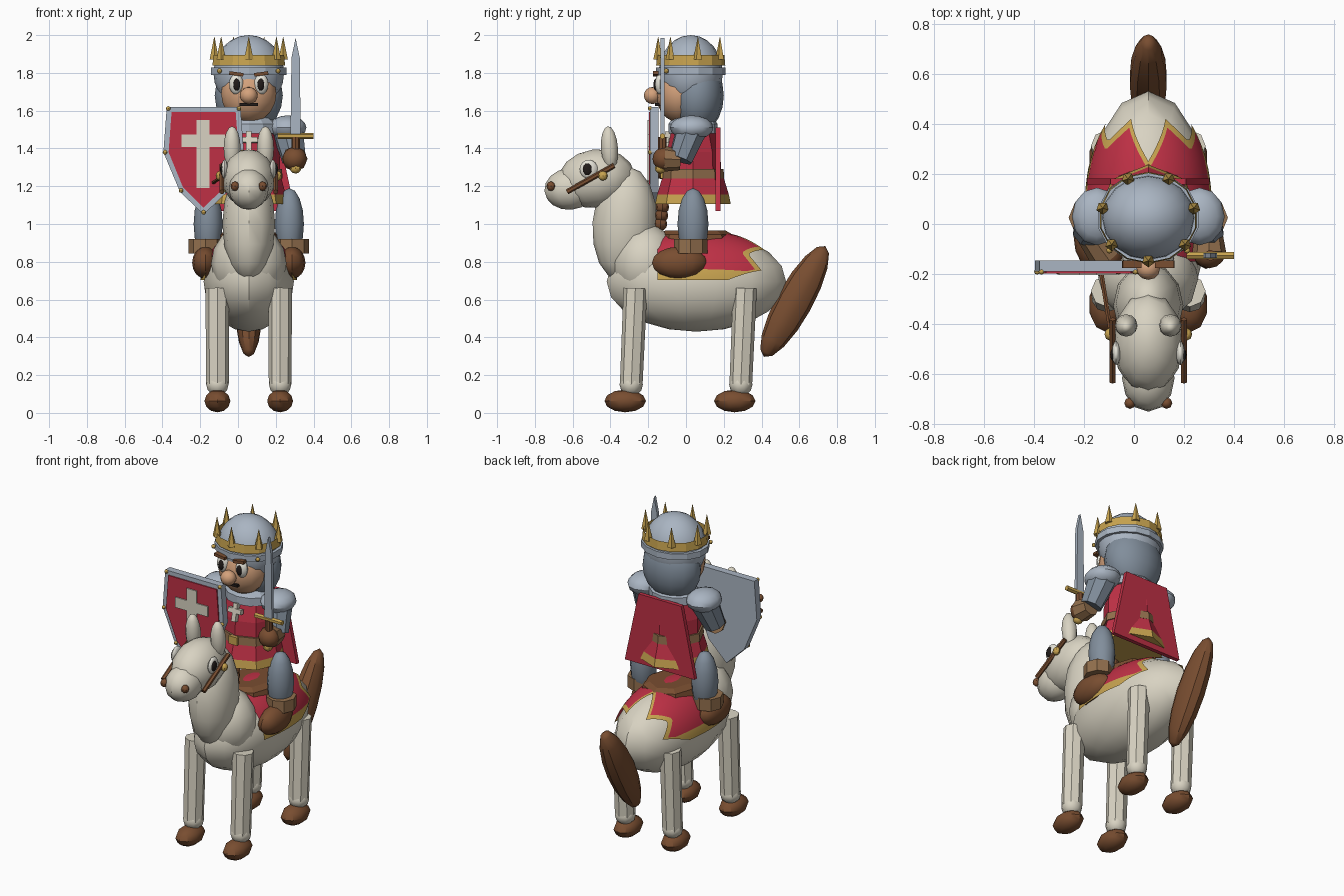
import bpy, bmesh, math
from mathutils import Vector, Matrix, Euler

if "Cube" in bpy.data.objects:
    bpy.data.objects.remove(bpy.data.objects["Cube"])

CX = 0.057          # centre line of horse and rider
SIDES = ((-1, "left"), (1, "right"))


def mat(name, r, g, b):
    m = bpy.data.materials.new(name)
    m.diffuse_color = (r, g, b, 1)
    m.use_nodes = True
    m.node_tree.nodes["Principled BSDF"].inputs["Base Color"].default_value = m.diffuse_color
    return m


CREAM = mat("cream", .69, .65, .54)
BROWN = mat("brown", .19, .075, .03)
LEATHER = mat("leather", .29, .16, .075)
STEEL = mat("steel", .40, .46, .54)
MAIL = mat("mail", .22, .27, .33)
RED = mat("red", .52, .03, .06)
GOLD = mat("gold", .58, .37, .08)
SKIN = mat("skin", .66, .36, .20)
WHITE = mat("eye white", .80, .78, .70)
BLACK = mat("dark", .015, .011, .01)


def finish(name, bm, mats, smooth=True):
    bmesh.ops.recalc_face_normals(bm, faces=bm.faces)
    me = bpy.data.meshes.new(name)
    bm.to_mesh(me)
    bm.free()
    for m in (mats if isinstance(mats, tuple) else (mats,)):
        me.materials.append(m)
    if smooth:
        me.shade_smooth()
        me.set_sharp_from_angle(angle=math.radians(35))
    ob = bpy.data.objects.new(name, me)
    bpy.context.collection.objects.link(ob)
    return ob


def ball(name, m, c, r, tilt=0, seg=12, rings=8):
    """Ellipsoid, tilted about x (degrees)."""
    bm = bmesh.new()
    bmesh.ops.create_uvsphere(bm, u_segments=seg, v_segments=rings, radius=1)
    bm.transform(Matrix.LocRotScale(Vector(c), Euler((math.radians(tilt), 0, 0)), Vector(r)))
    return finish(name, bm, m)


def box(name, m, c, size, tilt=(0, 0, 0)):
    bm = bmesh.new()
    bmesh.ops.create_cube(bm, size=1)
    rot = Euler([math.radians(a) for a in tilt])
    bm.transform(Matrix.LocRotScale(Vector(c), rot, Vector(size)))
    return finish(name, bm, m, False)


def rod(name, m, a, b, r1, r2, seg=8):
    """Tapered prism between two points."""
    a, b = Vector(a), Vector(b)
    bm = bmesh.new()
    bmesh.ops.create_cone(bm, cap_ends=True, segments=seg, radius1=r1, radius2=r2, depth=(b - a).length)
    rot = (b - a).to_track_quat('Z', 'Y')
    bm.transform(Matrix.LocRotScale((a + b) / 2, rot, Vector((1, 1, 1))))
    return finish(name, bm, m, False)


def lathe(name, m, cy, rows, seg=8, cap=True, smooth=False):
    """Stack of elliptic rings; rows are (z, rx, ry)."""
    bm = bmesh.new()
    rings = []
    for z, rx, ry in rows:
        rings.append([bm.verts.new((CX + rx * math.sin(k * math.tau / seg),
                                    cy + ry * math.cos(k * math.tau / seg), z)) for k in range(seg)])
    for lo, hi in zip(rings, rings[1:]):
        for k in range(seg):
            bm.faces.new((lo[k], lo[(k + 1) % seg], hi[(k + 1) % seg], hi[k]))
    if cap:
        bm.faces.new(rings[0])
        bm.faces.new(rings[-1])
    return finish(name, bm, m, smooth)


def plate(name, m, pts, y0, y1):
    """Outline of (x, z) points extruded along y."""
    bm = bmesh.new()
    f = bm.faces.new([bm.verts.new((x, y0, z)) for x, z in pts])
    new = bmesh.ops.extrude_face_region(bm, geom=[f])["geom"]
    for v in new:
        if isinstance(v, bmesh.types.BMVert):
            v.co.y = y1
    return finish(name, bm, m, False)


# --- Horse body, neck and head
BODY_C, BODY_R = (CX, .055, .695), (.245, .475, .265)
ball("horse_body", CREAM, BODY_C, BODY_R, 0, 14, 10)
ball("horse_shoulder", CREAM, (CX, -.215, .79), (.20, .185, .21))
ball("horse_neck", CREAM, (CX, -.325, 1.0), (.14, .17, .305), -4)
ball("horse_head", CREAM, (CX, -.475, 1.24), (.14, .205, .155), 8)
ball("horse_muzzle", CREAM, (CX, -.615, 1.185), (.105, .135, .11), 5)
ball("tail", BROWN, (CX, .575, .59), (.077, .095, .335), -29, 10, 8)
for s, side in SIDES:
    ball(f"ear_{side}", CREAM, (CX + s * .088, -.405, 1.4), (.045, .045, .118), 4)
    ball(f"nostril_{side}", BROWN, (CX + s * .073, -.715, 1.2), (.023, .023, .025), 0, 8, 6)
    ball(f"horse_eye_{side}", WHITE, (CX + s * .128, -.515, 1.29), (.018, .048, .05))
    ball(f"horse_pupil_{side}", BLACK, (CX + s * .140, -.522, 1.29), (.012, .025, .032))
    rod(f"bridle_{side}", BROWN, (CX + s * .142, -.63, 1.17), (CX + s * .142, -.38, 1.31), .014, .014, 6)
    ball(f"bridle_ring_{side}", GOLD, (CX + s * .155, -.44, 1.255), (.02, .025, .025), 0, 8, 6)
    for y, part in ((-.29, "front"), (.29, "hind")):
        x = CX + s * .166
        rod(f"{part}_leg_{side}", CREAM, (x, y, .15), (x, y + .022, .66), .06, .063)
        ball(f"{part}_ankle_{side}", CREAM, (x, y, .15), (.062, .062, .06), 0, 10, 6)
        ball(f"{part}_hoof_{side}", BROWN, (x, y - .032, .063), (.072, .11, .06), 0, 10, 6)
rod("rein", BROWN, (-.13, -.20, 1.22), (-.085, -.48, 1.25), .01, .01, 6)

# --- Blanket draped over the body with a gold hem
EDGE = ((0, .25), (24, .42), (50, .33), (72, .40), (90, .20))


def hem_y(a):
    for (a0, e0), (a1, e1) in zip(EDGE, EDGE[1:]):
        if a <= a1:
            return e0 + (e1 - e0) * (a - a0) / (a1 - a0)
    return EDGE[-1][1]


bm = bmesh.new()
cols = []
angles = range(-88, 89, 4)
for a in angles:
    top, ph = hem_y(abs(a)), math.radians(a)
    ys = [-.15 + (top - .035 + .15) * i / 8 for i in range(9)] + [top]
    col = []
    for y in ys:
        k = math.sqrt(1 - ((y - BODY_C[1]) / (BODY_R[1] + .012)) ** 2)
        col.append(bm.verts.new((CX + (BODY_R[0] + .01) * k * math.sin(ph), y,
                                 BODY_C[2] + (BODY_R[2] + .008) * k * math.cos(ph))))
    cols.append(col)
for a, c0, c1 in zip(angles, cols, cols[1:]):
    for j in range(9):
        f = bm.faces.new((c0[j], c1[j], c1[j + 1], c0[j + 1]))
        f.material_index = 1 if j == 8 or abs(a + 2) > 74 else 0
finish("blanket", bm, (RED, GOLD))

# --- Saddle
lathe("saddle", BROWN, .05, ((.88, .18, .21), (.945, .16, .195), (.965, .12, .16)), 8)
for i in range(3):
    ball(f"saddle_horn_{i}", BROWN, (CX, -.135 + .005 * i, 1.0 + .045 * i), (.045, .036, .036), 0, 8, 6)

# --- Rider's tunic, belt and cape
RY = .037
skirt = lathe("tunic_skirt", (RED, GOLD), RY, ((1.105, .205, .20), (1.155, .196, .19), (1.27, .165, .155)))
for p in skirt.data.polygons:
    p.material_index = 1 if p.center.z < 1.14 else 0
lathe("tunic_body", RED, RY, ((1.25, .165, .15), (1.38, .165, .145), (1.5, .14, .115)))
lathe("belt", LEATHER, RY, ((1.24, .18, .165), (1.29, .175, .162)))
box("belt_buckle", GOLD, (CX, RY - .165, 1.265), (.06, .015, .05))
lathe("collar", STEEL, RY, ((1.48, .15, .13), (1.53, .15, .13), (1.57, .11, .10)), 12)
plate("cape", RED, ((CX - .245, 1.07), (CX + .245, 1.07), (CX + .15, 1.51), (CX - .15, 1.51)), .157, .182)
box("chest_cross_upright", CREAM, (CX, -.105, 1.435), (.028, .03, .11), (-12, 0, 0))
box("chest_cross_bar", CREAM, (CX, -.105, 1.445), (.09, .03, .028), (-12, 0, 0))

# --- Rider's head and helmet
ball("mail_hood", MAIL, (CX, .06, 1.68), (.185, .14, .20), 0, 14, 10)
ball("face", SKIN, (CX, -.03, 1.69), (.15, .13, .155), 0, 14, 10)
ball("helmet_dome", STEEL, (CX, .025, 1.80), (.187, .17, .20), 0, 16, 12)
lathe("helmet_band", STEEL, .025, ((1.79, .205, .183), (1.828, .205, .183)), 14)
lathe("crown_ring", GOLD, .025, ((1.84, .197, .183), (1.895, .192, .178)), 7 * 2, False)
for k in range(7):
    a = math.tau * k / 7 - math.pi / 2
    x, y = CX + .187 * math.cos(a), .025 + .172 * math.sin(a)
    rod(f"crown_spike_{k}", GOLD, (x, y, 1.87), (x, y, 1.99), .026, .001, 5)
ball("nose", SKIN, (CX, -.178, 1.68), (.047, .045, .045))
box("mouth", BLACK, (CX, -.148, 1.633), (.10, .03, .016))
for s, side in SIDES:
    ball(f"eye_{side}", WHITE, (CX + s * .066, -.137, 1.74), (.038, .028, .055))
    ball(f"pupil_{side}", BLACK, (CX + s * .064, -.16, 1.738), (.018, .012, .032))
    box(f"eyebrow_{side}", BROWN, (CX + s * .066, -.16, 1.795), (.075, .03, .018), (0, -s * 8, 0))
    ball(f"helmet_rivet_{side}", GOLD, (CX + s * .155, -.105, 1.81), (.013, .013, .013), 0, 8, 6)

# --- Rider's arms and legs
HANDS = {-1: (-.11, -.13, 1.30), 1: (.30, -.115, 1.345)}
for s, side in SIDES:
    elbow = (CX + s * .24, -.03, 1.34)
    ball(f"pauldron_{side}", STEEL, (CX + s * .205, .03, 1.51), (.10, .115, .065))
    rod(f"upper_arm_{side}", MAIL, (CX + s * .205, .03, 1.50), elbow, .085, .065)
    rod(f"glove_cuff_{side}", LEATHER, elbow, HANDS[s], .055, .068)
    ball(f"glove_{side}", BROWN, HANDS[s], (.064, .062, .062))
    ball(f"thigh_{side}", MAIL, (CX + s * .215, .037, 1.0), (.077, .082, .19))
    x = CX + s * .23
    rod(f"boot_cuff_{side}", LEATHER, (x, .025, .845), (x, .025, .92), .088, .088)
    ball(f"boot_{side}", BROWN, (x, -.035, .795), (.07, .145, .085))

# --- Sword
SX, SY = .305, -.125
plate("sword_blade", STEEL, ((SX - .027, 1.47), (SX + .027, 1.47), (SX + .022, 1.88),
                             (SX, 1.985), (SX - .022, 1.88)), SY - .01, SY + .01)
rod("sword_guard", GOLD, (.21, SY, 1.465), (.40, SY, 1.465), .016, .016, 6)
rod("sword_grip", BROWN, (SX, SY, 1.30), (SX, SY, 1.46), .022, .022)
ball("sword_pommel", GOLD, (SX, SY - .01, 1.295), (.03, .03, .028), 0, 8, 6)

# --- Shield
HX = -.182
HALF = ((.195, 1.62), (.213, 1.38), (.125, 1.17))
outline = [(HX - x, z) for x, z in HALF] + [(HX, 1.05)] + [(HX + x, z) for x, z in reversed(HALF)]
inner = [(HX + (x - HX) * .87, 1.38 + (z - 1.38) * .89) for x, z in outline]
plate("shield_board", STEEL, outline, -.19, -.145)
plate("shield_face", RED, inner, -.197, -.188)
box("shield_cross_upright", CREAM, (HX - .003, -.199, 1.37), (.07, .009, .36))
box("shield_cross_bar", CREAM, (HX - .003, -.199, 1.44), (.23, .0088, .065))
for i, (x, z) in enumerate(outline):
    ball(f"shield_rivet_{i}", GOLD, (HX + (x - HX) * .96, -.19, 1.38 + (z - 1.38) * .965), (.012, .012, .012), 0, 8, 6)
